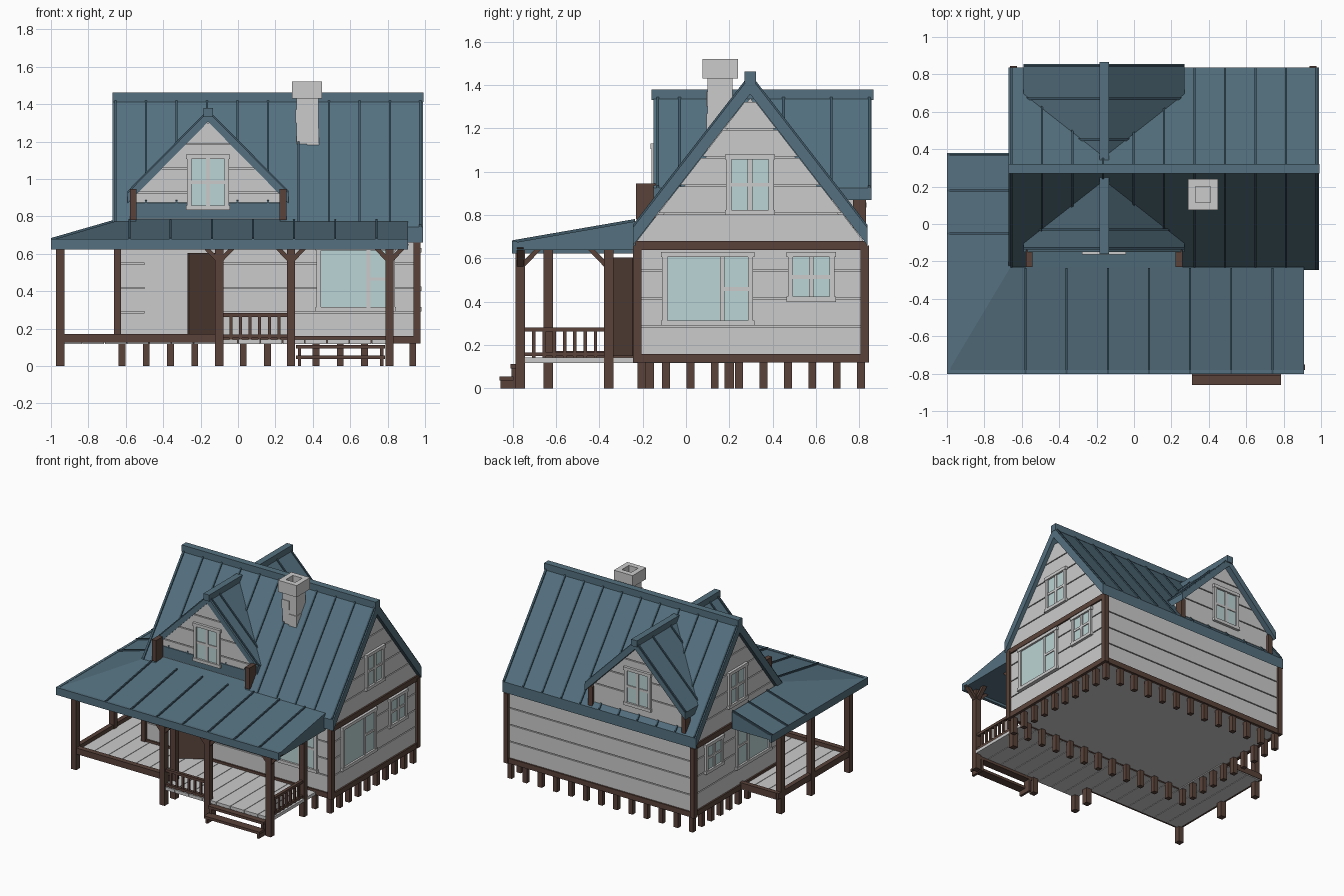
import bpy, bmesh
from mathutils import Vector

if "Cube" in bpy.data.objects:
    bpy.data.objects.remove(bpy.data.objects["Cube"])


def material(name, rgb):
    m = bpy.data.materials.new(name)
    m.diffuse_color = (*rgb, 1)
    m.use_nodes = True
    m.node_tree.nodes["Principled BSDF"].inputs["Base Color"].default_value = m.diffuse_color
    return m


BLUE = material("roof_blue", (0.09, 0.165, 0.215))
SEAM = material("seam_blue", (0.05, 0.1, 0.135))
WOOD = material("brown_wood", (0.1, 0.055, 0.042))
GLASS = material("pale_glass", (0.5, 0.66, 0.66))


def finish(name, bm, mat):
    bmesh.ops.recalc_face_normals(bm, faces=bm.faces[:])
    me = bpy.data.meshes.new(name)
    bm.to_mesh(me)
    bm.free()
    ob = bpy.data.objects.new(name, me)
    bpy.context.collection.objects.link(ob)
    if mat:
        me.materials.append(mat)
    return ob


def prism(name, pts, axis, a, b, mat=None):
    """Extrude a profile; points are (y,z) for axis x, (x,z) for y, (x,y) for z."""
    def at(p, t):
        return {'x': (t, p[0], p[1]), 'y': (p[0], t, p[1]), 'z': (p[0], p[1], t)}[axis]
    bm = bmesh.new()
    lo = [bm.verts.new(at(p, a)) for p in pts]
    hi = [bm.verts.new(at(p, b)) for p in pts]
    bm.faces.new(lo)
    bm.faces.new(hi)
    n = len(pts)
    for i in range(n):
        j = (i + 1) % n
        bm.faces.new((lo[i], lo[j], hi[j], hi[i]))
    return finish(name, bm, mat)


def box(name, x0, x1, y0, y1, z0, z1, mat=None):
    return prism(name, [(x0, y0), (x1, y0), (x1, y1), (x0, y1)], 'z', z0, z1, mat)


def slab(name, tops, bottom, mat):
    """Sloped top over a flat underside."""
    bm = bmesh.new()
    t = [bm.verts.new(p) for p in tops]
    b = [bm.verts.new((p[0], p[1], bottom)) for p in tops]
    bm.faces.new(t)
    bm.faces.new(b)
    for i in range(len(t)):
        j = (i + 1) % len(t)
        bm.faces.new((t[i], t[j], b[j], b[i]))
    return finish(name, bm, mat)


def panel(name, axis, pos, s, u0, u1, z0, z1, d0, d1, mat=None):
    """Flat box on a wall; depth d is measured outward (s = +1 or -1)."""
    a, b = sorted((pos + s * d0, pos + s * d1))
    if axis == 'x':
        return box(name, a, b, u0, u1, z0, z1, mat)
    return box(name, u0, u1, a, b, z0, z1, mat)


def window(name, axis, pos, s, u0, u1, z0, z1, split=0.5, cross=True):
    w = 0.024
    P = lambda n, *r: panel(name + n, axis, pos, s, *r)
    P("_glass", u0 + w, u1 - w, z0 + w, z1 - w, 0, 0.005, GLASS)
    P("_frame_low", u0 - 0.006, u1 + 0.006, z0, z0 + w, 0, 0.02)
    P("_frame_top", u0 - 0.006, u1 + 0.006, z1 - w, z1, 0, 0.02)
    P("_frame_a", u0, u0 + w, z0, z1, 0, 0.016)
    P("_frame_b", u1 - w, u1, z0, z1, 0, 0.016)
    m, zm = u0 + split * (u1 - u0), (z0 + z1) / 2
    P("_mullion", m - 0.011, m + 0.011, z0, z1, 0, 0.012)
    P("_bar", u0 if cross else m, u1, zm - 0.009, zm + 0.009, 0, 0.011)


def siding(name, axis, pos, s, z0, z1, span, step=0.13):
    """Horizontal boards with narrow gaps, clipped to a wall outline."""
    z = z0
    while z < z1 - 0.02:
        t = min(z + step - 0.007, z1)
        (a, b), (c, d) = span(z), span(t)
        prism(name, [(a, z), (b, z), (d, t), (c, t)], axis, pos - s * 0.012, pos, None)
        z += step


# Main walls
YR, HW = 0.296, 0.541
XL, XR, YF, YB = -0.64, 0.96, -0.225, 0.825
core = [(YF + .012, .125), (YB - .012, .125), (YB - .012, .66), (YR, 1.34), (YF + .012, .66)]
prism("house_core", core, 'x', XL + .012, XR - .012)
gable = lambda z: (YF, YB) if z < .68 else (YR - (1.355 - z) * .775, YR + (1.355 - z) * .775)
for s, x, side in ((1, XR, "right"), (-1, XL, "left")):
    siding(side + "_siding", 'x', x, s, .16, .68, gable)
    siding(side + "_gable_siding", 'x', x, s, .68, 1.35, gable)
    window(side + "_big_window", 'x', x, s, -.11, .31, .29, .63, .66, False)
    window(side + "_small_window", 'x', x, s, .47, .685, .4, .63)
    window(side + "_attic_window", 'x', x, s, .185, .405, .8, 1.08)
    panel(side + "_top_band", 'x', x, s, YF - .01, YB + .01, .64, .68, -.01, .012, WOOD)
    panel(side + "_base_band", 'x', x, s, YF - .01, YB + .01, .12, .16, -.01, .012, WOOD)
    for y in (YF, YB):
        box(side + "_corner_post", x - .022, x + .015, y - .02, y + .02, .12, .66, WOOD)
for s, y, side in ((-1, YF, "front"), (1, YB, "back")):
    siding(side + "_siding", 'y', y, s, .16, .68, lambda z: (XL, XR))
    panel(side + "_base_band", 'y', y, s, XL, XR, .12, .16, -.01, .012, WOOD)

# Stilts under the walls
for i in range(13):
    x = -.62 + i * 1.555 / 12
    for y in (-.205, .808):
        box("stilt", x - .018, x + .018, y - .018, y + .018, 0, .13, WOOD)
for i in range(1, 9):
    y = -.205 + i * 1.013 / 9
    for x in (-.62, .935):
        box("stilt", x - .018, x + .018, y - .018, y + .018, 0, .13, WOOD)

# Front door standing open, doorway and front window
panel("doorway", 'y', YF, -1, -.5, -.12, .15, .605, 0, .006)
prism("open_door", [(-.12, -.235), (-.27, -.335), (-.262, -.347), (-.112, -.247)], 'z', .15, .605, WOOD)
window("front_window", 'y', YF, -1, .42, .84, .29, .64, .66, False)

# Main roof; the front is cut back beneath the dormer
top = lambda y: 1.44 - 1.29 * abs(y - YR)


def roof_part(x0, x1, yf):
    yb, th = YR + HW, .082
    prism("main_roof", [(yf, top(yf)), (YR, 1.44), (yb, top(yb)), (yb, top(yb) - th),
                        (YR, 1.44 - th), (yf, top(yf) - th)], 'x', x0, x1, BLUE)


CUT = -.145
roof_part(-.67, -.545, YR - HW)
roof_part(-.545, .225, CUT)
roof_part(.225, .99, YR - HW)
box("main_ridge_cap", -.672, .992, YR - .026, YR + .026, 1.41, 1.462, BLUE)
for i in range(11):
    x = -.655 + i * .163
    for e in (CUT if -.545 < x < .225 else YR - HW, YR + HW):
        prism("roof_seam", [(YR, 1.43), (YR, 1.453), (e, top(e) + .013), (e, top(e) - .01)],
              'x', x - .006, x + .006, SEAM)

# Cross dormer, front and back
DX = -.16
prism("dormer_walls", [(DX - .385, .72), (DX + .385, .72), (DX + .385, .93), (DX, 1.315), (DX - .385, .93)],
      'y', -.13, .8)
dspan = lambda z: (DX - .385, DX + .385) if z < .93 else (DX - 1.315 + z, DX + 1.315 - z)
prism("dormer_roof", [(DX, 1.36), (DX + .43, .925), (DX + .43, .87), (DX, 1.305), (DX - .43, .87), (DX - .43, .925)],
      'y', -.15, .855, BLUE)
box("dormer_ridge_cap", DX - .025, DX + .025, -.16, .865, 1.33, 1.38, BLUE)
for y in (-.13, -.03, .45, .67, .845):
    for k in (-1, 1):
        prism("dormer_seam", [(DX, 1.35), (DX, 1.371), (DX + k * .43, .936), (DX + k * .43, .915)],
              'y', y - .006, y + .006, SEAM)
for s, y, side in ((-1, -.143, "front"), (1, .812, "back")):
    siding(side + "_dormer_siding", 'y', y, s, .78, .93, dspan, .15)
    siding(side + "_dormer_gable_siding", 'y', y, s, .93, 1.3, dspan)
    window(side + "_dormer_window", 'y', y, s, DX - .112, DX + .112, .835, 1.13)
    for k in (-1, 1):
        x = DX + k * .4
        if s < 0:
            box("front_dormer_post", x - .018, x + .018, -.23, -.14, .78, .945, WOOD)
        else:
            box("back_dormer_post", x - .018, x + .018, .77, .83, .74, .9, WOOD)

# Chimney with hollow cap
box("chimney_stack", .312, .43, .1, .215, 1.08, 1.44)
for a in ((.29, .45, .075, .115), (.29, .45, .2, .24), (.29, .33, .115, .2), (.41, .45, .115, .2)):
    box("chimney_cap", *a, 1.43, 1.52)
box("chimney_brick", .308, .37, .095, .16, 1.3, 1.37)
box("chimney_brick", .37, .434, .095, .16, 1.18, 1.27)

# Wraparound porch roof
slab("porch_roof_front", [(-1, -.8, .672), (.91, -.8, .672), (.91, -.23, .772), (-.66, -.23, .772)], .64, BLUE)
slab("porch_roof_left", [(-1, .38, .672), (-1, -.8, .672), (-.66, -.23, .772), (-.66, .38, .772)], .64, BLUE)
slab("porch_roof_upper", [(-.545, -.235, .771), (.225, -.235, .771), (.225, -.14, .787), (-.545, -.14, .787)], .74, BLUE)
box("porch_fascia_front", -1, .91, -.803, -.78, .622, .68, BLUE)
box("porch_fascia_left", -1, -.98, -.8, .38, .622, .68, BLUE)
for i in range(7):
    x = -.58 + i * .22
    prism("porch_seam", [(-.8, .665), (-.8, .684), (-.235, .782), (-.235, .765)], 'x', x - .005, x + .005, SEAM)
for y in (-.05, .18, .37):
    prism("porch_seam", [(-1, .665), (-1, .684), (-.66, .782), (-.66, .765)], 'y', y - .005, y + .005, SEAM)

# Porch deck planks
for i in range(15):
    x = -.95 + i * .119
    right = x > -.12
    back = .25 if x < -.7 else -.22
    box("deck_plank", x, x + .115, -.775 if right else -.635, back, .118, .142)
box("deck_beam", -.95, -.1, -.655, -.615, .125, .172, WOOD)
box("deck_beam", -.97, -.935, -.635, .25, .125, .172, WOOD)
box("deck_beam", -.95, -.64, .22, .255, .125, .172, WOOD)

# Porch posts and diagonal braces
R = .022
for x, y in ((-.95, -.635), (-.95, -.17), (-.95, .2), (-.1, -.635), (-.1, -.765),
             (.283, -.765), (.81, -.765), (.81, -.357)):
    box("porch_post", x - R, x + R, y - R, y + R, 0, .65, WOOD)
for x in (-.1, .283, .81):
    for k in (-1, 1):
        prism("brace", [(x, .54), (x, .575), (x + k * .075, .65), (x + k * .105, .65)],
              'y', -.78, -.75, WOOD)
for y, k in ((-.765, 1), (-.357, -1)):
    prism("side_brace", [(y, .54), (y, .575), (y + k * .075, .65), (y + k * .105, .65)], 'x', .795, .825, WOOD)


# Railings
def railing(x0, y0, x1, y1, n):
    for z0, z1 in ((.15, .167), (.262, .282)):
        box("rail", min(x0, x1) - .012, max(x0, x1) + .012, min(y0, y1) - .012, max(y0, y1) + .012, z0, z1, WOOD)
    for i in range(1, n + 1):
        p = Vector((x0, y0)).lerp(Vector((x1, y1)), i / (n + 1))
        box("baluster", p.x - .008, p.x + .008, p.y - .008, p.y + .008, .142, .265, WOOD)


railing(-.09, -.765, .27, -.765, 6)
railing(.81, -.75, .81, -.37, 7)

# Front steps
box("lower_tread", .31, .785, -.86, -.795, .036, .056, WOOD)
box("upper_tread", .31, .785, -.81, -.75, .093, .113, WOOD)
for x in (.32, .76):
    prism("step_stringer", [(-.855, 0), (-.75, 0), (-.75, .095), (-.805, .095), (-.805, .04), (-.855, .04)],
          'x', x, x + .018, WOOD)
